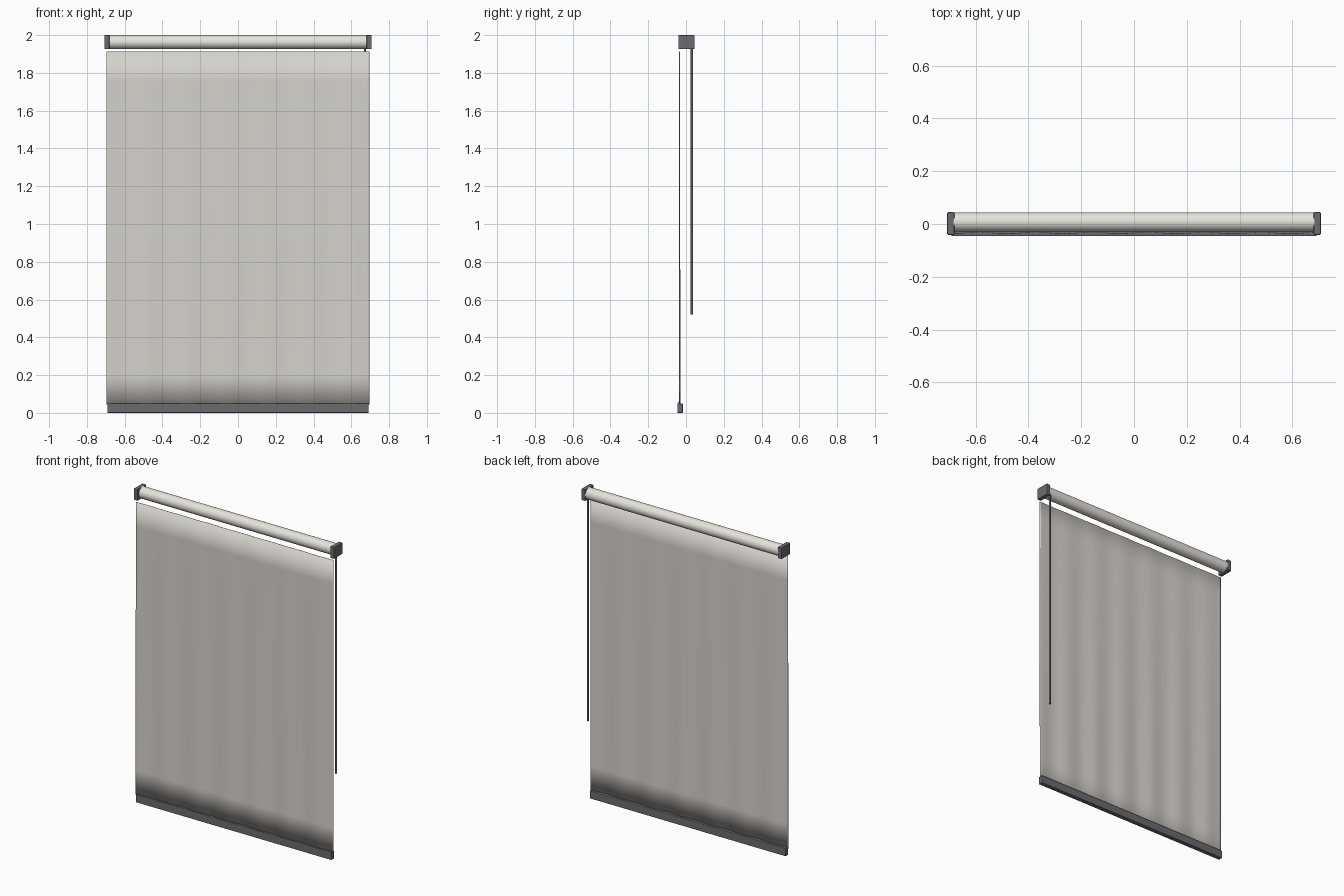
import bpy, bmesh, math

if "Cube" in bpy.data.objects:
    bpy.data.objects.remove(bpy.data.objects["Cube"])


def material(name, color):
    m = bpy.data.materials.new(name)
    m.diffuse_color = (*color, 1)
    m.use_nodes = True
    m.node_tree.nodes["Principled BSDF"].inputs["Base Color"].default_value = m.diffuse_color
    return m


CLOTH = material("cloth", (0.66, 0.65, 0.61))
PALE = material("pale_tube", (0.78, 0.77, 0.72))
DARK = material("dark_plastic", (0.15, 0.15, 0.16))


def box(name, lo, hi, bevel, mat):
    bpy.ops.mesh.primitive_cube_add(size=1, location=[(a + b) / 2 for a, b in zip(lo, hi)])
    ob = bpy.context.object
    ob.name = name
    ob.scale = [b - a for a, b in zip(lo, hi)]
    bpy.ops.object.transform_apply(location=False, rotation=False, scale=True)
    mod = ob.modifiers.new("bevel", 'BEVEL')
    mod.width = bevel
    mod.segments = 2
    ob.data.materials.append(mat)
    return ob


def cylinder(name, radius, length, loc, rot, sides, mat):
    bpy.ops.mesh.primitive_cylinder_add(vertices=sides, radius=radius, depth=length,
                                        location=loc, rotation=rot)
    ob = bpy.context.object
    ob.name = name
    bpy.ops.object.shade_smooth_by_angle(angle=math.radians(40))
    ob.data.materials.append(mat)
    return ob


# Roller tube
cylinder("roller_tube", 0.0365, 1.374, (0, 0.008, 1.9632), (0, math.pi / 2, 0), 48, PALE)

# End brackets
for side, label in ((-1, "left"), (1, "right")):
    x0, x1 = sorted((side * 0.681, side * 0.708))
    box(label + "_bracket", (x0, -0.041, 1.926), (x1, 0.045, 2.0), 0.004, DARK)

# Hanging fabric: a grid with soft vertical folds that deepen downward
W, TOP, BOTTOM, NX, NZ = 0.697, 1.914, 0.045, 112, 12
bm = bmesh.new()
rows = []
for j in range(NZ + 1):
    t = j / NZ
    row = []
    for i in range(NX + 1):
        x = -W + 2 * W * i / NX
        y = -0.034 + (0.0012 + 0.0022 * t) * math.sin(6.5 * math.pi * x / W)
        row.append(bm.verts.new((x, y, TOP + (BOTTOM - TOP) * t)))
    rows.append(row)
for a, b in zip(rows, rows[1:]):
    for i in range(NX):
        bm.faces.new((a[i], b[i], b[i + 1], a[i + 1]))
mesh = bpy.data.meshes.new("fabric")
bm.to_mesh(mesh)
bm.free()
fabric = bpy.data.objects.new("fabric", mesh)
bpy.context.collection.objects.link(fabric)
mesh.materials.append(CLOTH)
mesh.shade_smooth()
solid = fabric.modifiers.new("thickness", 'SOLIDIFY')
solid.thickness = 0.002
solid.offset = 0

# Weighted hem bar
box("hem_bar", (-0.692, -0.046, 0), (0.692, -0.017, 0.05), 0.003, DARK)

# Pull wand behind the right end
cylinder("pull_wand", 0.006, 1.43, (0.672, 0.031, 1.235), (0, 0, 0), 16, DARK)
